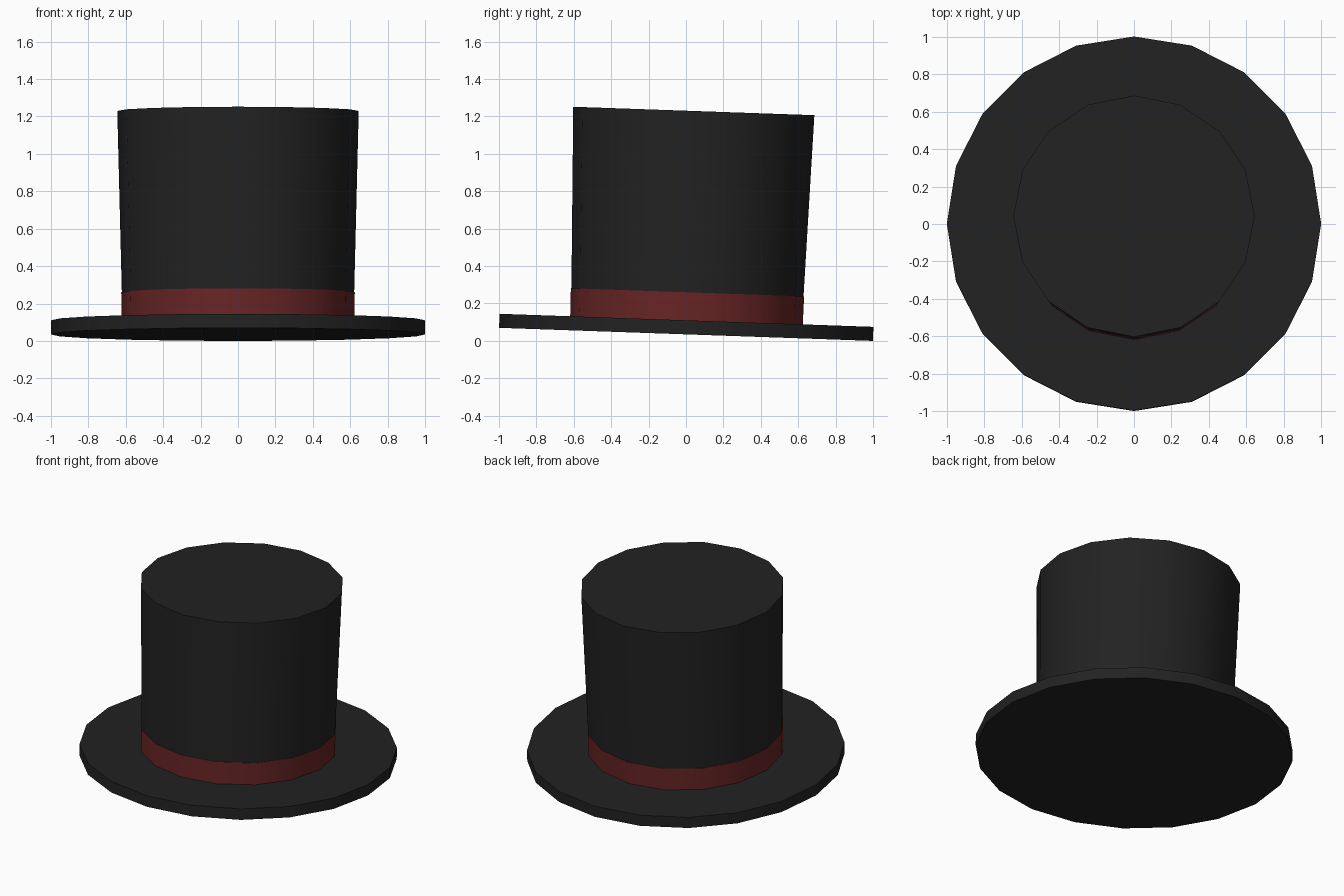
import bpy
from math import radians
from mathutils import Matrix

if "Cube" in bpy.data.objects:
    bpy.data.objects.remove(bpy.data.objects["Cube"])

# The whole hat leans back by two degrees, with the brim edge touching the ground
TILT = Matrix.Translation((0, 0, 0.035)) @ Matrix.Rotation(radians(-2), 4, 'X')


def material(name, color):
    mat = bpy.data.materials.new(name)
    mat.diffuse_color = (*color, 1)
    mat.use_nodes = True
    mat.node_tree.nodes["Principled BSDF"].inputs["Base Color"].default_value = mat.diffuse_color
    return mat


def drum(name, sides, r_bottom, r_top, z0, z1, mat):
    """Capped tapered cylinder between two heights along the hat's axis."""
    bpy.ops.mesh.primitive_cone_add(vertices=sides, radius1=r_bottom,
                                    radius2=r_top, depth=z1 - z0)
    ob = bpy.context.object
    ob.name = name
    ob.data.transform(TILT @ Matrix.Translation((0, 0, (z0 + z1) / 2)))
    ob.data.materials.append(mat)
    bpy.ops.object.shade_smooth_by_angle(angle=radians(30))
    return ob


black = material("black_felt", (0.016, 0.016, 0.016))
red = material("red_ribbon", (0.14, 0.018, 0.018))

# Wide flat brim
drum("brim", 20, 1.0, 1.0, 0.0, 0.075, black)
# Crown, flaring slightly toward the top
drum("crown", 16, 0.617, 0.645, 0.07, 1.195, black)
# Ribbon round the foot of the crown
drum("hat_band", 16, 0.622, 0.624, 0.07, 0.225, red)
